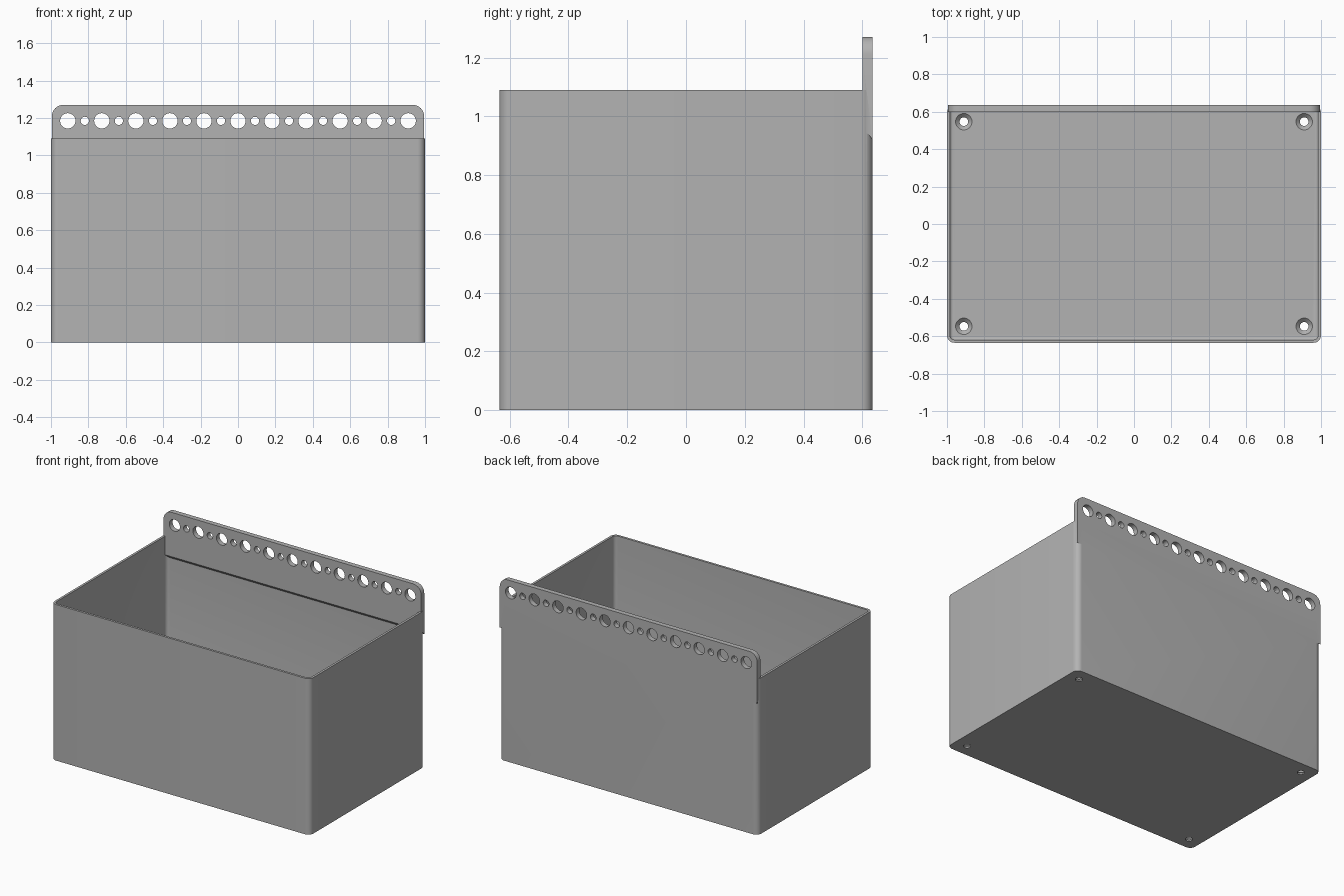
import bpy, bmesh, math

cube = bpy.data.objects.get("Cube")
if cube:
    bpy.data.objects.remove(cube, do_unlink=True)

HX, HY, TOP = 1.0, 0.635, 1.09      # bin half sizes and rim height
WALL, FLOOR, RADIUS = 0.016, 0.03, 0.04
FILLET = 0.015

grey = bpy.data.materials.new("plain grey")
grey.use_nodes = True
colour = (0.45, 0.45, 0.45, 1)
grey.diffuse_color = colour
grey.node_tree.nodes["Principled BSDF"].inputs["Base Color"].default_value = colour


def finish(name, bm):
    bmesh.ops.recalc_face_normals(bm, faces=bm.faces)
    mesh = bpy.data.meshes.new(name)
    bm.to_mesh(mesh)
    bm.free()
    mesh.materials.append(grey)
    obj = bpy.data.objects.new(name, mesh)
    bpy.context.collection.objects.link(obj)
    return obj


def rounded_ring(bm, inset, z, steps=8):
    """Rounded rectangle of vertices, inset from the outer wall."""
    r = max(RADIUS - inset, 0.008)
    cx, cy = HX - inset - r, HY - inset - r
    ring = []
    for q, (sx, sy) in enumerate([(1, 1), (-1, 1), (-1, -1), (1, -1)]):
        for i in range(steps + 1):
            a = (q + i / steps) * math.pi / 2
            ring.append(bm.verts.new((sx * cx + r * math.cos(a),
                                      sy * cy + r * math.sin(a), z)))
    return ring


def loft(bm, rings):
    for a, b in zip(rings, rings[1:]):
        for i in range(len(a)):
            j = (i + 1) % len(a)
            bm.faces.new((a[i], a[j], b[j], b[i]))
    bm.faces.new(rings[0])
    bm.faces.new(rings[-1])


def boolean(target, other, operation):
    mod = target.modifiers.new(operation.lower(), "BOOLEAN")
    mod.operation, mod.solver, mod.object = operation, "EXACT", other
    bpy.context.view_layer.objects.active = target
    bpy.ops.object.modifier_apply(modifier=mod.name)
    bpy.data.objects.remove(other, do_unlink=True)


# Open bin: outer wall, rim, inner wall and filleted floor
bm = bmesh.new()
rings = [rounded_ring(bm, 0, 0), rounded_ring(bm, 0, TOP), rounded_ring(bm, WALL, TOP)]
for k in range(5):
    a = k / 4 * math.pi / 2
    rings.append(rounded_ring(bm, WALL + FILLET * (1 - math.cos(a)),
                              FLOOR + FILLET * (1 - math.sin(a))))
loft(bm, rings)
storage_bin = finish("storage_bin", bm)

# Hanging rail along the back, with a sloped underside
RAIL_X, RAIL_TOP, CORNER = 0.995, 1.27, 0.06
Y_IN, Y_OUT = 0.60, HY
bm = bmesh.new()
outline = [(-RAIL_X, None), (RAIL_X, None)]
for sx, start in ((1, 0), (-1, math.pi / 2)):
    for i in range(9):
        a = start + i / 8 * math.pi / 2
        outline.append((sx * (RAIL_X - CORNER) + CORNER * math.cos(a),
                        RAIL_TOP - CORNER + CORNER * math.sin(a)))
sides = [[bm.verts.new((x, y, low if z is None else z)) for x, z in outline]
         for y, low in ((Y_IN, 0.96), (Y_OUT, 0.922))]
loft(bm, sides)
rail = finish("hanging_rail", bm)


def cutter(bm, r1, r2, depth, location, upright):
    made = bmesh.ops.create_cone(bm, cap_ends=True, segments=32,
                                 radius1=r1, radius2=r2, depth=depth)["verts"]
    for v in made:
        x, y, z = v.co
        if not upright:
            v.co = (x, -z, y)
        v.co += type(v.co)(location)


# Alternating large and small holes through the rail
PITCH = 0.182
bm = bmesh.new()
for i in range(-10, 11):
    r = 0.041 if i % 2 == 0 else 0.022
    cutter(bm, r, r, 0.2, (i * PITCH / 2, Y_OUT, 1.185), False)
boolean(rail, finish("rail_hole_cutter", bm), "DIFFERENCE")
boolean(storage_bin, rail, "UNION")

# Countersunk screw holes in the floor corners
for name, r1, r2, depth, z in (("screw_cutter", 0.023, 0.023, 0.2, 0),
                               ("sink_cutter", 0.023, 0.045, 0.022, FLOOR - 0.01)):
    bm = bmesh.new()
    for sx in (-1, 1):
        for sy in (-1, 1):
            cutter(bm, r1, r2, depth, (sx * 0.91, sy * 0.547, z), True)
    boolean(storage_bin, finish(name, bm), "DIFFERENCE")

# Smooth the round corners and holes, keep edges crisp
bpy.ops.object.select_all(action="DESELECT")
storage_bin.select_set(True)
bpy.context.view_layer.objects.active = storage_bin
bpy.ops.object.shade_smooth_by_angle(angle=math.radians(30))
